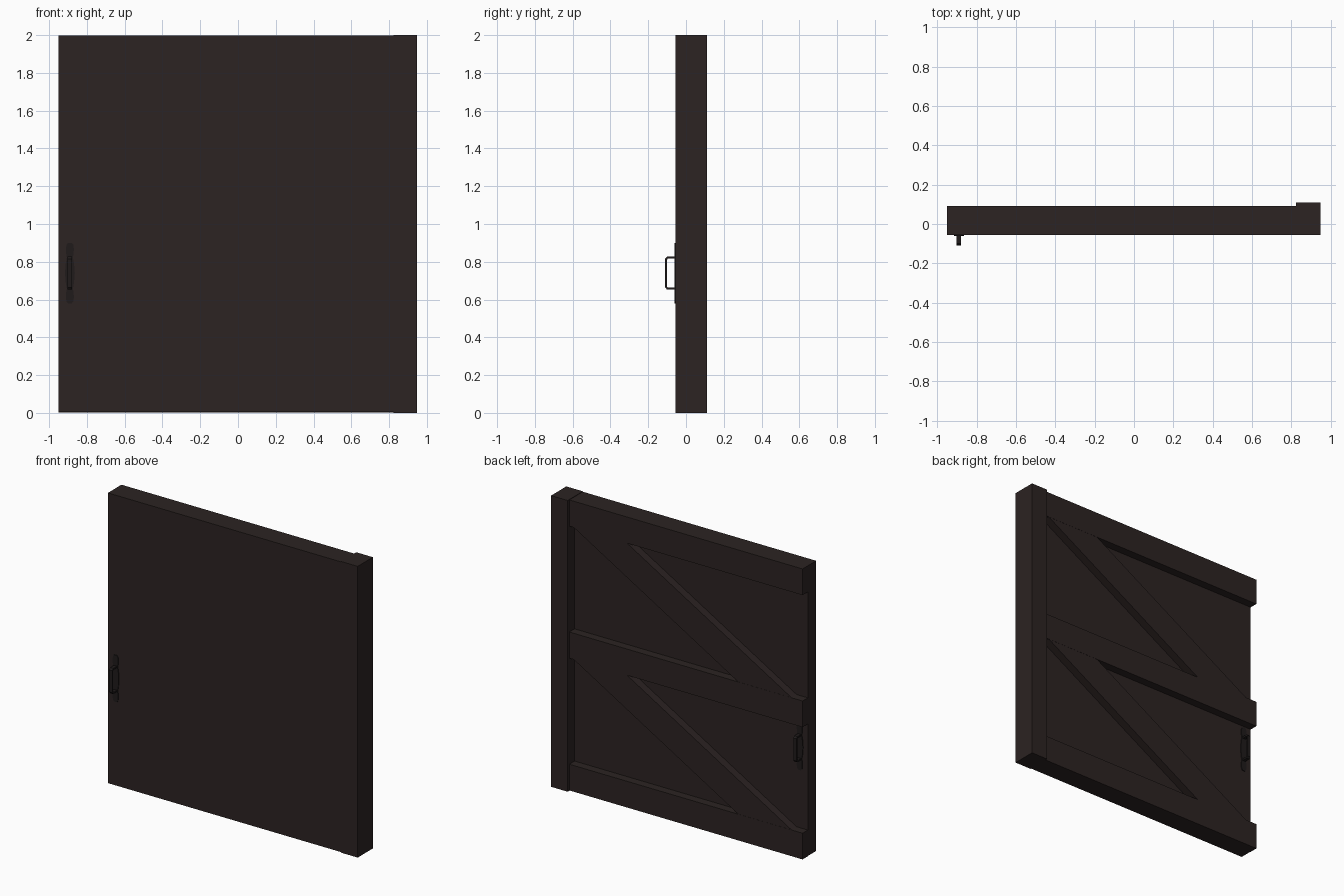
import bpy, bmesh
from mathutils import Vector

if "Cube" in bpy.data.objects:
    bpy.data.objects.remove(bpy.data.objects["Cube"])


def material(name, rgb):
    m = bpy.data.materials.new(name)
    m.diffuse_color = (*rgb, 1)
    m.use_nodes = True
    m.node_tree.nodes["Principled BSDF"].inputs["Base Color"].default_value = m.diffuse_color
    return m


wood = material("dark_brown_wood", (0.025, 0.0168, 0.016))
iron = material("black_iron", (0.014, 0.011, 0.011))


def prism(name, outline, direction, mat):
    """Extrude a closed 3D outline along a direction."""
    bm = bmesh.new()
    face = bm.faces.new([bm.verts.new(p) for p in outline])
    ext = bmesh.ops.extrude_face_region(bm, geom=[face])
    moved = [g for g in ext["geom"] if isinstance(g, bmesh.types.BMVert)]
    bmesh.ops.translate(bm, verts=moved, vec=Vector(direction))
    bmesh.ops.recalc_face_normals(bm, faces=bm.faces)
    me = bpy.data.meshes.new(name)
    bm.to_mesh(me)
    bm.free()
    me.materials.append(mat)
    ob = bpy.data.objects.new(name, me)
    bpy.context.collection.objects.link(ob)
    return ob


def box(name, x0, x1, y0, y1, z0, z1, mat):
    return prism(name, [(x0, y0, z0), (x1, y0, z0), (x1, y0, z1), (x0, y0, z1)],
                 (0, y1 - y0, 0), mat)


FRONT, BACK, RAIL = -0.055, 0.035, 0.092
LEFT, HINGE, RIGHT = -0.95, 0.822, 0.948

# Door panel and hinge post
box("door_panel", LEFT, HINGE, FRONT, BACK, 0.004, 1.997, wood)
box("hinge_post", HINGE, RIGHT, FRONT, 0.11, 0, 2, wood)

# Three horizontal rails on the back
for label, z in (("bottom", 0.002), ("middle", 0.91), ("top", 1.817)):
    box(label + "_rail", LEFT, HINGE, BACK, RAIL, z, z + 0.18, wood)

# Two diagonal braces, from hinge side top to latch side bottom
for label, z0, z1 in (("lower", 0.182, 0.91), ("upper", 1.09, 1.817)):
    prism(label + "_brace",
          [(0.79, BACK, z1), (0.385, BACK, z1), (-0.865, BACK, z0), (-0.46, BACK, z0)],
          (0, RAIL - BACK - 0.001, 0), wood)

# Pull handles on both faces: shaped back plate and bent grip
CX, CZ = -0.89, 0.74
half = [(0.010, 0.16), (0.018, 0.15), (0.021, 0.13), (0.020, 0.105), (0.016, 0.082),
        (0.022, 0.05), (0.026, 0.0)]
right = half + [(w, -z) for w, z in reversed(half[:-1])]
plate = right + [(-w, z) for w, z in reversed(right)]
outer = [(0, 0.088), (0.045, 0.088), (0.055, 0.076)]
inner = [(0.045, 0.072), (0.041, 0.077), (0, 0.077)]
grip = (outer + [(d, -z) for d, z in reversed(outer)]
        + [(d, -z) for d, z in reversed(inner)] + inner)
for label, y, s in (("front", FRONT, -1), ("back", BACK, 1)):
    prism(label + "_handle_plate", [(CX + w, y, CZ + z) for w, z in plate],
          (0, s * 0.005, 0), iron)
    prism(label + "_handle_grip", [(CX - 0.012, y + s * d, CZ + z) for d, z in grip],
          (0.024, 0, 0), iron)
